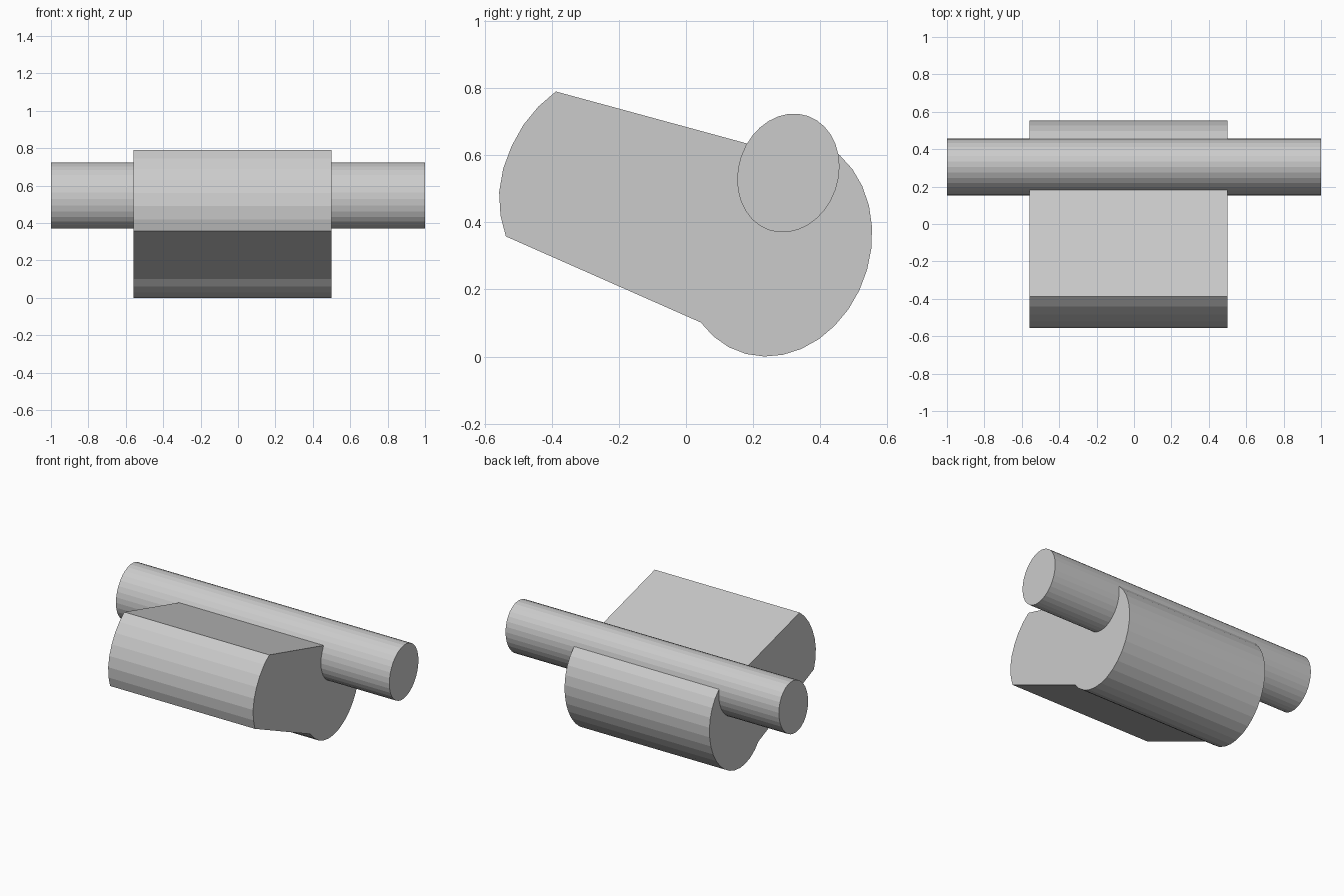
import bpy, bmesh
from math import sin, cos, radians

if "Cube" in bpy.data.objects:
    bpy.data.objects.remove(bpy.data.objects["Cube"])


def oval(cy, cz, a, b, start, end, steps):
    """Slightly skewed oval arc in the y-z plane, angles in degrees."""
    pts = []
    for i in range(steps + 1):
        t = radians(start + (end - start) * i / steps)
        pts.append((cy + a * cos(t), cz + b * sin(t + 0.11)))
    return pts


def extrude_x(name, profile, x0, x1):
    """Extrude a closed y-z profile along x."""
    bm = bmesh.new()
    face = bm.faces.new([bm.verts.new((x0, y, z)) for y, z in profile])
    res = bmesh.ops.extrude_face_region(bm, geom=[face], use_keep_orig=True)
    moved = [v for v in res["geom"] if isinstance(v, bmesh.types.BMVert)]
    bmesh.ops.translate(bm, verts=moved, vec=(x1 - x0, 0, 0))
    bmesh.ops.recalc_face_normals(bm, faces=bm.faces)
    mesh = bpy.data.meshes.new(name)
    bm.to_mesh(mesh)
    bm.free()
    obj = bpy.data.objects.new(name, mesh)
    bpy.context.collection.objects.link(obj)
    return obj


# Head block: curved front, two tapering flats, round rear lobe
front_curve = [(-0.388, 0.79), (-0.44, 0.745), (-0.485, 0.69), (-0.52, 0.627),
               (-0.545, 0.56), (-0.557, 0.49), (-0.553, 0.42), (-0.537, 0.358)]
rear_lobe = oval(0.27, 0.33, 0.285, 0.33, -142.5, 60, 18)
extrude_x("head_block", front_curve + rear_lobe + [(0.2, 0.63)], -0.56, 0.50)

# Cross rod running through the top of the lobe
extrude_x("cross_rod", oval(0.305, 0.547, 0.1525, 0.177, 0, 360, 32)[:-1], -1.0, 1.0)
